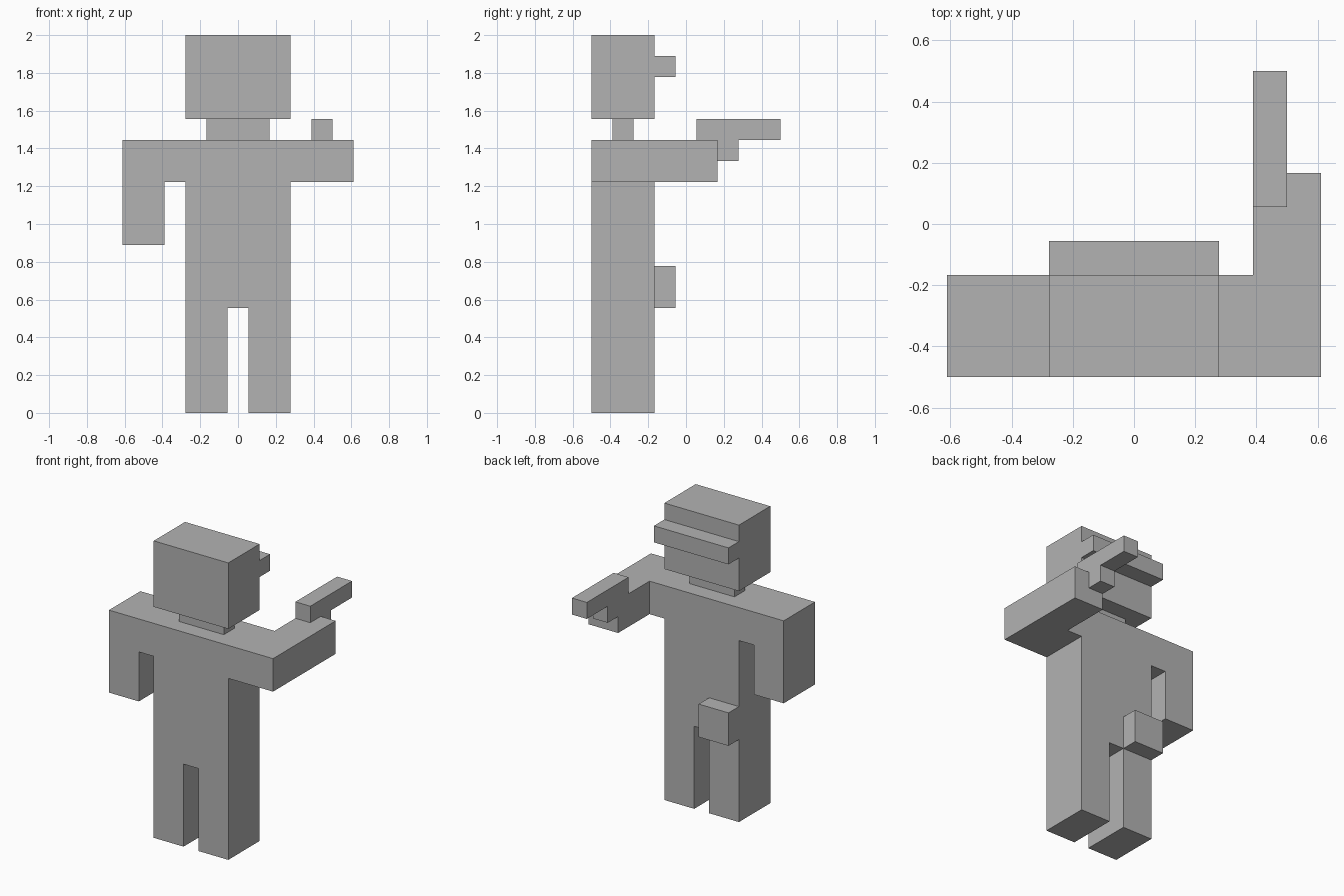
import bpy
import bmesh

U = 1 / 9  # one block of the model

cube = bpy.data.objects.get("Cube")
if cube:
    bpy.data.objects.remove(cube, do_unlink=True)

GREY = (0.45, 0.45, 0.45, 1.0)
grey = bpy.data.materials.new("plain_grey")
grey.use_nodes = True
grey.diffuse_color = GREY
grey.node_tree.nodes["Principled BSDF"].inputs["Base Color"].default_value = GREY


def extrude(name, outline, y0, y1):
    """Extrude a front outline of (x, z) block positions from y0 to y1."""
    bm = bmesh.new()
    face = bm.faces.new([bm.verts.new((x * U, y0 * U, z * U)) for x, z in outline])
    new = bmesh.ops.extrude_face_region(bm, geom=[face])["geom"]
    verts = [v for v in new if isinstance(v, bmesh.types.BMVert)]
    bmesh.ops.translate(bm, verts=verts, vec=(0, (y1 - y0) * U, 0))
    bmesh.ops.recalc_face_normals(bm, faces=bm.faces)
    mesh = bpy.data.meshes.new(name)
    bm.to_mesh(mesh)
    bm.free()
    mesh.materials.append(grey)
    obj = bpy.data.objects.new(name, mesh)
    bpy.context.collection.objects.link(obj)
    return obj


def box(name, x, y, z):
    """Box from block ranges along each axis."""
    return extrude(name, [(x[0], z[0]), (x[1], z[0]), (x[1], z[1]), (x[0], z[1])], *y)


# Legs, torso, shoulders and hanging right arm in one outline
extrude("body", [
    (-2.5, 0), (-0.5, 0), (-0.5, 5), (0.5, 5), (0.5, 0), (2.5, 0),
    (2.5, 11), (5.5, 11), (5.5, 13), (-5.5, 13), (-5.5, 8), (-3.5, 8),
    (-3.5, 11), (-2.5, 11)], -4.5, -1.5)

# Outstretched left arm
box("left_forearm", (3.5, 5.5), (-1.5, 1.5), (11, 13))

# Neck, head and visor
box("neck", (-1.5, 1.5), (-3.5, -2.5), (13, 14))
box("head", (-2.5, 2.5), (-4.5, -1.5), (14, 18))
box("visor", (-2.5, 2.5), (-1.5, -0.5), (16, 17))

# Blaster held over the hand
box("blaster_barrel", (3.5, 4.5), (0.5, 4.5), (13, 14))
box("blaster_grip", (3.5, 4.5), (1.5, 2.5), (12, 13))

# Pouch at the top of the right leg
box("pouch", (-2.5, -0.5), (-1.5, -0.5), (5, 7))
